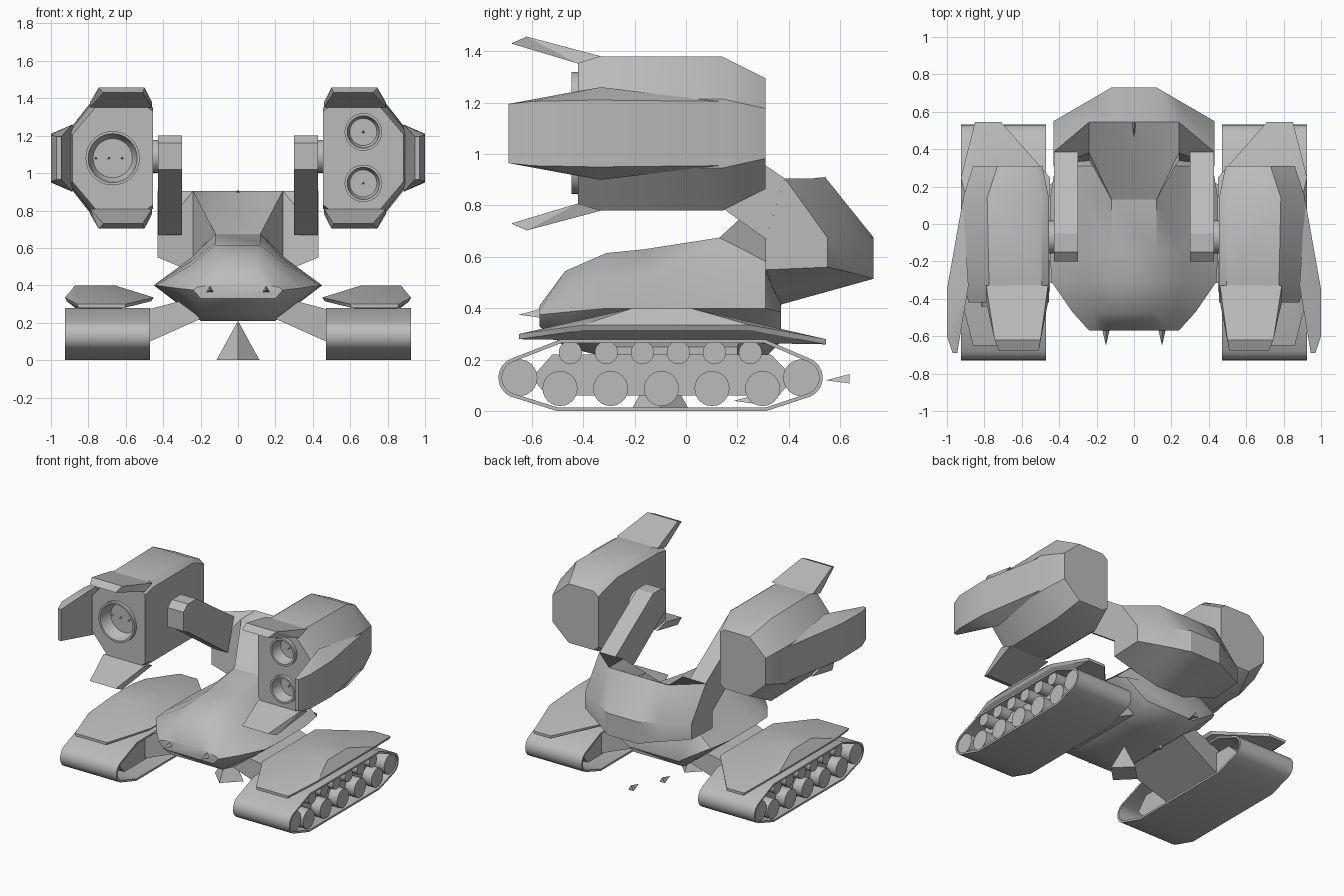
import bpy, bmesh
from math import sin, cos, radians, pi
from mathutils import Vector

cube = bpy.data.objects.get("Cube")
if cube:
    bpy.data.objects.remove(cube)

grey = bpy.data.materials.new("plain_grey")
grey.use_nodes = True
colour = (0.5, 0.5, 0.5, 1)
grey.diffuse_color = colour
grey.node_tree.nodes["Principled BSDF"].inputs["Base Color"].default_value = colour


def finish(obj, name, angle=30):
    """Name, colour and shade an object."""
    obj.name = name
    obj.data.materials.clear()
    obj.data.materials.append(grey)
    bpy.ops.object.select_all(action='DESELECT')
    obj.select_set(True)
    bpy.context.view_layer.objects.active = obj
    bpy.ops.object.shade_smooth_by_angle(angle=radians(angle))
    return obj


def from_bmesh(name, bm, angle=30):
    bmesh.ops.recalc_face_normals(bm, faces=bm.faces)
    mesh = bpy.data.meshes.new(name)
    bm.to_mesh(mesh)
    bm.free()
    obj = bpy.data.objects.new(name, mesh)
    bpy.context.collection.objects.link(obj)
    return finish(obj, name, angle)


def hull(name, points, angle=20):
    """Convex solid around a few corner points."""
    bm = bmesh.new()
    for p in points:
        bm.verts.new(p)
    result = bmesh.ops.convex_hull(bm, input=bm.verts)
    loose = [v for v in bm.verts if not v.link_faces]
    bmesh.ops.delete(bm, geom=loose, context='VERTS')
    bmesh.ops.dissolve_limit(bm, angle_limit=radians(1), verts=bm.verts, edges=bm.edges)
    return from_bmesh(name, bm, angle)


def loft(name, rings, caps=True, angle=30):
    """Skin a row of closed rings."""
    bm = bmesh.new()
    rows = [[bm.verts.new(p) for p in ring] for ring in rings]
    count = len(rows[0])
    for a, b in zip(rows, rows[1:]):
        for i in range(count):
            j = (i + 1) % count
            bm.faces.new((a[i], a[j], b[j], b[i]))
    if caps:
        bm.faces.new(rows[0])
        bm.faces.new(rows[-1])
    return from_bmesh(name, bm, angle)


def slab(name, outline, x_low, x_high):
    """Extrude a side outline of (y, z) points along x."""
    return loft(name, [[(x, y, z) for y, z in outline] for x in (x_low, x_high)])


def cylinder(name, radius, depth, location, axis, sides=32):
    turn = (0, pi / 2, 0) if axis == "x" else (pi / 2, 0, 0)
    bpy.ops.mesh.primitive_cylinder_add(vertices=sides, radius=radius, depth=depth,
                                        location=location, rotation=turn)
    return finish(bpy.context.object, name)


def spike(name, location, radius=0.024, depth=0.09):
    """Three-sided spike pointing forward."""
    bpy.ops.mesh.primitive_cone_add(vertices=3, radius1=radius, depth=depth,
                                    location=location, rotation=(pi / 2, 0, 0))
    return finish(bpy.context.object, name, 10)


# Hull: half-section widths and heights along y
sections = [
    (-.57, (.20, .33), (.24, .375), (.22, .39), (.10, .41)),
    (-.47, (.20, .25), (.33, .385), (.22, .47), (.10, .545)),
    (-.31, (.20, .21), (.44, .40), (.25, .51), (.12, .615)),
    (-.16, (.20, .21), (.45, .40), (.25, .53), (.12, .63)),
    (.13, (.20, .21), (.45, .40), (.26, .54), (.12, .675)),
    (.31, (.20, .21), (.42, .40), (.26, .54), (.12, .68)),
    (.37, (.20, .27), (.38, .385), (.25, .41), (.12, .42)),
]
loft("hull", [[(x, y, z) for x, z in half] + [(-x, y, z) for x, z in reversed(half)]
              for y, *half in sections], angle=40)

# Rear collar carrying the arms: side sections at increasing x
collar = [
    (.12, [(.37, .415), (.73, .515), (.73, .675), (.545, .905), (.13, .675)]),
    (.24, [(.34, .47), (.66, .535), (.66, .675), (.545, .905), (.38, .905)]),
    (.43, [(.31, .55), (.55, .56), (.55, .675), (.385, .905), (.31, .67)]),
]
stations = [(-x, s) for x, s in reversed(collar)] + collar
loft("rear_collar", [[(x, y, z) for y, z in s] for x, s in stations])

# Spikes on the nose, the collar and under the hull
for x in (-.15, .15):
    spike("nose_spike", (x, -.605, .375))
spike("collar_spike", (0, .50, .90), .012)
spike("rear_spike", (0, .59, .12))
spike("belly_spike", (0, .23, .04))
bpy.ops.mesh.primitive_cone_add(vertices=4, radius1=.115, depth=.21, location=(0, -.10, .105))
finish(bpy.context.object, "belly_stand", 10)

# Track outline with rounded ends
def arc(y, start, stop, steps=8):
    angles = [radians(start + (stop - start) * i / steps) for i in range(steps + 1)]
    return [(y + .08 * cos(a), .13 + .08 * sin(a)) for a in angles]

belt = [(.31, 0), (-.50, 0)] + arc(-.65, 245, 112) + [(-.49, .278), (.31, .278)] + arc(.452, 68, -65)
frame = [(-.60, .13), (-.54, .06), (.36, .06), (.42, .13), (.33, .22), (-.52, .22)]
wheels = [(y, .13, .072) for y in (-.65, .45)]
wheels += [(-.49 + .197 * i, .088, .068) for i in range(5)]
wheels += [(-.45 + .14 * i, .228, .045) for i in range(6)]

# Pod sections: y, inner x, outer x, half height
MID = 1.08
pod_sections = [(-.42, .455, .885, .28), (-.33, .455, .905, .30),
                (.14, .455, .915, .30), (.31, .49, .86, .215)]


def pod_ring(side, y, inner, outer, h):
    half = [(inner, h - .03), (inner + .04, h), (outer - .13, h), (outer, h * .45)]
    ring = [(x, z) for x, z in half] + [(x, -z) for x, z in reversed(half)]
    return [(side * x, y, MID + z) for x, z in ring]


def barrel(pod, x, z, radius):
    """Cut a socket into the pod front and line it with a bowl."""
    cutter = cylinder("socket_cutter", radius - .004, .3, (x, -.42, z), "y")
    cutter.hide_render = True
    cut = pod.modifiers.new("socket", 'BOOLEAN')
    cut.operation = 'DIFFERENCE'
    cut.object = cutter
    bpy.context.view_layer.objects.active = pod
    bpy.ops.object.modifier_apply(modifier=cut.name)
    bpy.data.objects.remove(cutter)
    profile = [(radius, -.36), (radius, -.445), (radius - .014, -.445),
               (radius * .78, -.37), (radius * .5, -.32), (radius * .1, -.295)]
    turns = [2 * pi * i / 32 for i in range(32)]
    loft("barrel", [[(x + r * cos(a), y, z + r * sin(a)) for a in turns]
                    for r, y in profile], angle=40)


for side, label in ((1, "left"), (-1, "right")):
    def flip(points):
        return [(side * x, y, z) for x, y, z in points]

    # Track belt, frame and wheels
    track = slab(label + "_track_belt", belt, side * .47, side * .925)
    bm = bmesh.new()
    bm.from_mesh(track.data)
    ends = [f for f in bm.faces if len(f.verts) > 4]
    bmesh.ops.delete(bm, geom=ends, context='FACES_ONLY')
    bm.to_mesh(track.data)
    bm.free()
    shell = track.modifiers.new("thickness", 'SOLIDIFY')
    shell.thickness = .014
    shell.offset = -1
    slab(label + "_track_frame", frame, side * .54, side * .84)
    for y, z, r in wheels:
        cylinder(label + "_wheel", r, .16, (side * .835, y, z), "x", 24)

    # Strut from hull to track
    hull(label + "_strut", flip([(.18, y, z) for y in (-.35, .25) for z in (.23, .35)]
                                + [(.56, y, z) for y in (-.30, .20) for z in (.06, .25)]))

    # Fender over the track
    rim = [(.60, -.65, .30), (.86, -.65, .30), (.45, -.36, .335), (.925, -.40, .335),
           (.45, .25, .335), (.925, .25, .335), (.71, .545, .28), (.85, .545, .28)]
    crown = [(x, y, .40) for x in (.66, .87) for y in (-.21, .02)]
    lower = [(.74 + (x - .74) * .95, y, z - .02) for x, y, z in rim]
    hull(label + "_fender", flip(rim + crown + lower))

    # Arm and axle
    arm = [(-.20, 1.02), (-.20, 1.16), (-.15, 1.20), (-.05, 1.20),
           (.385, .905), (.31, .67), (-.14, .99)]
    slab(label + "_arm", arm, side * .30, side * .428)
    cylinder(label + "_axle", .088, .10, (side * .44, -.07, 1.09), "x")

    # Weapon pod
    pod = loft(label + "_pod", [pod_ring(side, *s) for s in pod_sections], angle=35)
    if side > 0:
        for z in (.945, 1.22):
            barrel(pod, .67, z, .10)
            spike("barrel_spike", (.67, -.34, z), .03)
    else:
        barrel(pod, -.67, MID, .145)
        for x in (-.76, -.69, -.62):
            spike("barrel_spike", (x, -.34, MID), .03)
    finish(pod, label + "_pod", 35)

    # Flared flaps above and below the pod mouth
    flap = [(.46, -.33, .30), (.79, -.33, .30), (.50, -.62, .377), (.745, -.62, .377),
            (.46, -.42, .272), (.79, -.42, .272), (.51, -.68, .35), (.72, -.68, .35)]
    for up, place in ((1, "upper"), (-1, "lower")):
        hull(label + "_" + place + "_flap", flip([(x, y, MID + up * z) for x, y, z in flap]))

    # Outer flap on the pod side
    wing = [(.915, .13, .125), (1.0, -.35, .13), (.97, -.69, .115), (1.0, -.60, .125),
            (.885, -.33, .18), (.90, -.42, .165), (.945, -.69, .115)]
    hull(label + "_outer_flap", flip([(x, y, MID + up * z) for x, y, z in wing for up in (1, -1)]))
